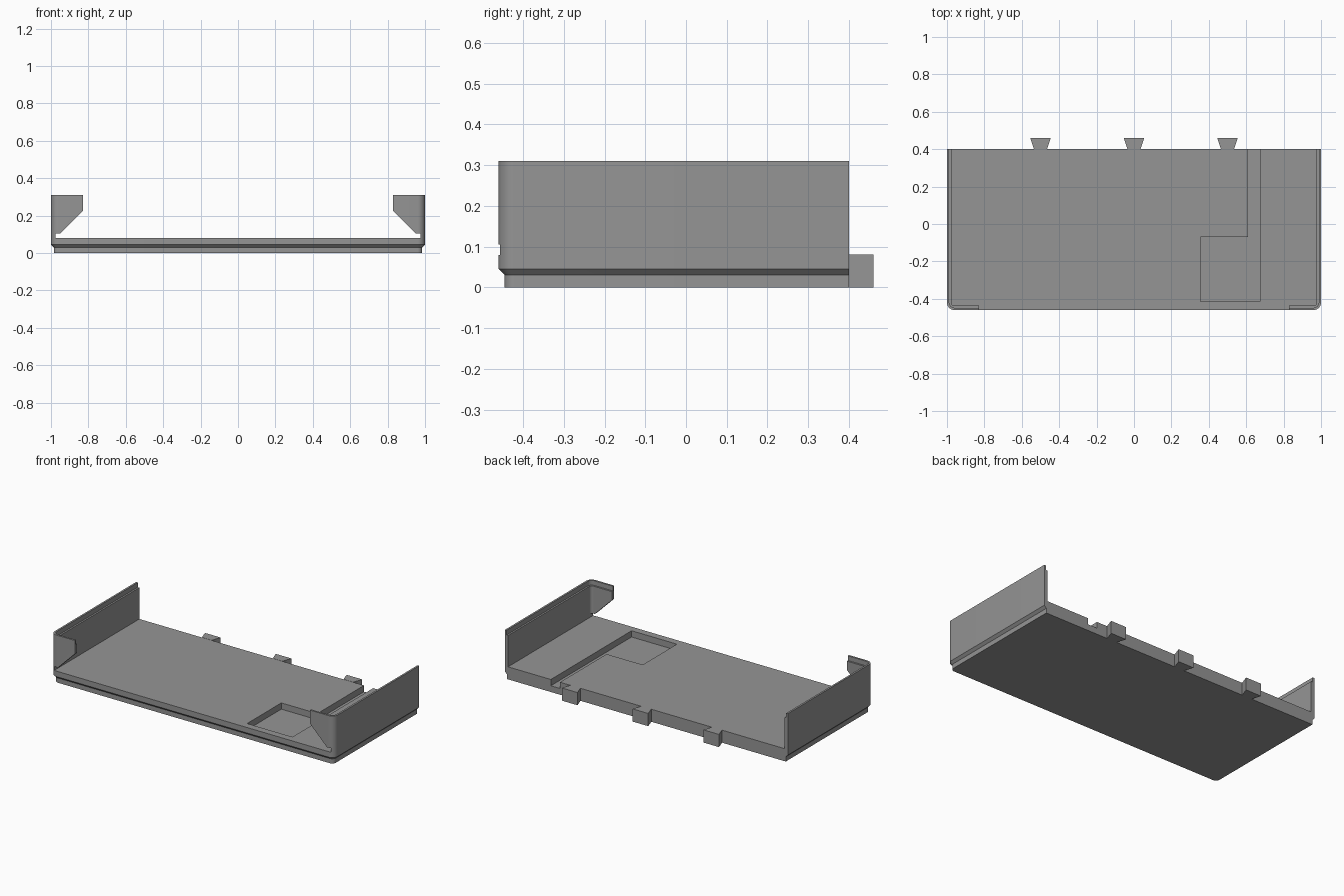
import bpy, bmesh, math

if "Cube" in bpy.data.objects:
    bpy.data.objects.remove(bpy.data.objects["Cube"])

grey = bpy.data.materials.new("mid grey")
grey.diffuse_color = (0.3, 0.3, 0.3, 1)
grey.use_nodes = True
grey.node_tree.nodes["Principled BSDF"].inputs["Base Color"].default_value = grey.diffuse_color

FRONT, BACK, R = -0.46, 0.40, 0.04   # front and back edges, corner radius
BASE_TOP, WALL_TOP = 0.08, 0.31


def make(name, bm):
    bmesh.ops.recalc_face_normals(bm, faces=bm.faces)
    me = bpy.data.meshes.new(name)
    bm.to_mesh(me)
    bm.free()
    me.materials.append(grey)
    ob = bpy.data.objects.new(name, me)
    bpy.context.collection.objects.link(ob)
    return ob


def loft(name, rings):
    """Closed rings of equal length, capped at both ends."""
    bm = bmesh.new()
    loops = [[bm.verts.new(p) for p in ring] for ring in rings]
    for a, b in zip(loops, loops[1:]):
        for i in range(len(a)):
            j = (i + 1) % len(a)
            bm.faces.new((a[i], a[j], b[j], b[i]))
    bm.faces.new(loops[0][::-1])
    bm.faces.new(loops[-1])
    return make(name, bm)


def prism(name, pts, z0, z1):
    return loft(name, [[(x, y, z) for x, y in pts] for z in (z0, z1)])


def cut(ob, cutter):
    mod = ob.modifiers.new("cut", 'BOOLEAN')
    mod.operation, mod.solver, mod.object = 'DIFFERENCE', 'EXACT', cutter
    bpy.context.view_layer.objects.active = ob
    bpy.ops.object.modifier_apply(modifier=mod.name)
    bpy.data.objects.remove(cutter)


def corner(inset):
    """Rounded front corner on the +x side, from the side round to the front."""
    r = R - inset
    return [(1 - R + r * math.cos(a), FRONT + R - r * math.sin(a))
            for a in (math.pi / 2 * i / 8 for i in range(9))]


def outline(inset):
    right = [(1 - inset, BACK)] + corner(inset)
    return right + [(-x, y) for x, y in reversed(right)]


# Base tray floor with a stepped-in foot
levels = [(0.015, 0), (0.015, 0.03), (0, 0.045), (0, BASE_TOP)]
base = loft("base_plate", [[(x, y, z) for x, y in outline(i)] for i, z in levels])

# Pocket with a cable channel running out of the back
cut(base, prism("pocket_cutter", [(0.355, -0.415), (0.675, -0.415), (0.675, 0.5),
                                  (0.61, 0.5), (0.61, -0.07), (0.355, -0.07)], 0.04, 0.2))

# Dovetail connectors along the back
for n, x in enumerate((-0.5, 0, 0.5)):
    prism(f"dovetail_{n + 1}", [(x - 0.035, BACK), (x + 0.035, BACK),
                                (x + 0.055, 0.46), (x - 0.055, 0.46)], 0, BASE_TOP + 0.001)


# Side walls that wrap round the front corners, with a rebated top lip
def wall_plan(thick):
    def run(i):
        return [(1 - i, BACK)] + corner(i) + [(0.83, FRONT + i)]
    return run(0) + run(thick)[::-1]


walls = []
for side, s in (("right", 1), ("left", -1)):
    levels = [(0.023, BASE_TOP), (0.023, 0.28), (0.012, 0.28), (0.012, WALL_TOP)]
    wall = loft(side + "_wall", [[(s * x, y, z) for x, y in wall_plan(t)] for t, z in levels])
    # Sloped underside and gap below the front return
    shape = [(0.977, 0.05), (0.977, 0.105), (0.95, 0.105), (0.83, 0.225), (0.80, 0.225), (0.80, 0.05)]
    cut(wall, loft("slope_cutter", [[(s * x, y, z) for x, z in shape] for y in (-0.5, -0.425)]))
    walls.append(wall)

# Smooth the rounded corners only
bpy.ops.object.select_all(action='DESELECT')
for ob in [base] + walls:
    ob.select_set(True)
bpy.context.view_layer.objects.active = base
bpy.ops.object.shade_smooth_by_angle(angle=math.radians(30))
